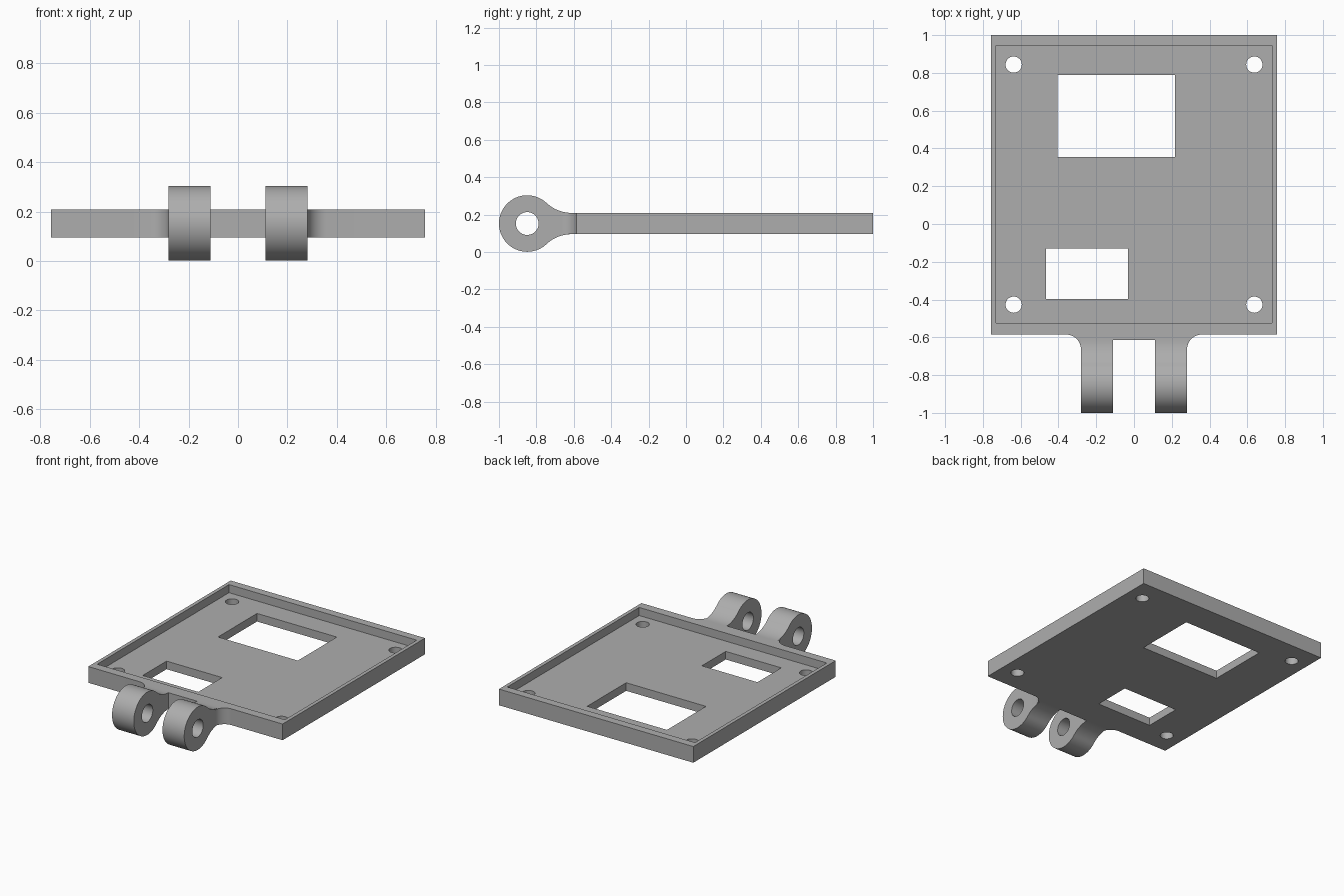
import bpy
import bmesh
from math import cos, sin, pi, atan2, radians
from mathutils import Vector

cube = bpy.data.objects.get("Cube")
if cube:
    bpy.data.objects.remove(cube, do_unlink=True)

# Main dimensions
BOTTOM, TOP, FLOOR = 0.095, 0.209, 0.152
WIDTH, FRONT, BACK = 0.757, -0.585, 1.0
MID = (BOTTOM + TOP) / 2
EYE_Y, EYE_R, BORE_R = -0.849, 0.151, 0.061
ARM_IN, ARM_OUT = 0.112, 0.281

grey = bpy.data.materials.new("plain_grey")
grey.use_nodes = True
grey.diffuse_color = (0.42, 0.42, 0.42, 1)
grey.node_tree.nodes["Principled BSDF"].inputs["Base Color"].default_value = grey.diffuse_color


def arc(cx, cy, r, start, end, steps):
    angles = [start + (end - start) * i / steps for i in range(steps + 1)]
    return [(cx + r * cos(a), cy + r * sin(a)) for a in angles]


def prism(name, outline, low, high, along_x=False):
    """Extrude an outline along z, or a (y, z) outline along x."""
    bm = bmesh.new()
    place = (lambda a, b: (low, a, b)) if along_x else (lambda a, b: (a, b, low))
    face = bm.faces.new([bm.verts.new(place(a, b)) for a, b in outline])
    move = Vector((high - low, 0, 0) if along_x else (0, 0, high - low))
    new = bmesh.ops.extrude_face_region(bm, geom=[face])["geom"]
    bmesh.ops.translate(bm, vec=move, verts=[v for v in new if isinstance(v, bmesh.types.BMVert)])
    bmesh.ops.recalc_face_normals(bm, faces=bm.faces)
    mesh = bpy.data.meshes.new(name)
    bm.to_mesh(mesh)
    bm.free()
    mesh.materials.append(grey)
    obj = bpy.data.objects.new(name, mesh)
    bpy.context.collection.objects.link(obj)
    return obj


def rect(x0, x1, y0, y1):
    return [(x0, y0), (x1, y0), (x1, y1), (x0, y1)]


def combine(target, tool, operation):
    bpy.context.view_layer.objects.active = target
    mod = target.modifiers.new("combine", "BOOLEAN")
    mod.object, mod.operation, mod.solver = tool, operation, "EXACT"
    bpy.ops.object.modifier_apply(modifier=mod.name)
    bpy.data.objects.remove(tool, do_unlink=True)


# Plate outline with filleted roots for the two hinge arms
FILLET = 0.078
half = [(ARM_IN, -0.615), (ARM_IN, FRONT - FILLET)]
half += arc(ARM_OUT + FILLET, FRONT - FILLET, FILLET, pi, pi / 2, 12)
half += [(WIDTH, FRONT), (WIDTH, BACK)]
plate = prism("hinged_mounting_plate", half + [(-x, y) for x, y in reversed(half)], BOTTOM, TOP)

# Hinge arm profile: round eye blending into the plate by concave curves
NECK_Y = -0.612
h = (TOP - BOTTOM) / 2
d = NECK_Y - EYE_Y
blend = (d * d + h * h - EYE_R ** 2) / (2 * (EYE_R - h))
touch = atan2(h + blend, d)
upper = arc(NECK_Y, MID + h + blend, blend, -pi / 2, touch - pi, 12)
profile = [(-0.6, TOP)] + upper
profile += arc(EYE_Y, MID, EYE_R, touch, 2 * pi - touch, 56)[1:-1]
profile += [(y, 2 * MID - z) for y, z in reversed(upper)] + [(-0.6, BOTTOM)]
for low, high in ((ARM_IN, ARM_OUT), (-ARM_OUT, -ARM_IN)):
    combine(plate, prism("hinge_arm", profile, low, high, True), "UNION")

# Hinge pin bore
bore = prism("bore_cutter", arc(EYE_Y, MID, BORE_R, 0, 2 * pi, 40)[:-1], -0.5, 0.5, True)
combine(plate, bore, "DIFFERENCE")

# Shallow tray, two windows and four screw holes
cuts = [(rect(-0.731, 0.731, -0.523, 0.944), FLOOR),
        (rect(-0.405, 0.217, 0.356, 0.79), 0),
        (rect(-0.465, -0.032, -0.396, -0.131), 0)]
cuts += [(arc(x, y, 0.043, 0, 2 * pi, 32)[:-1], 0) for x in (-0.637, 0.637) for y in (-0.427, 0.844)]
for outline, low in cuts:
    combine(plate, prism("cutter", outline, low, 0.4), "DIFFERENCE")

bpy.ops.object.select_all(action="DESELECT")
plate.select_set(True)
bpy.context.view_layer.objects.active = plate
bpy.ops.object.shade_smooth_by_angle(angle=radians(30))
